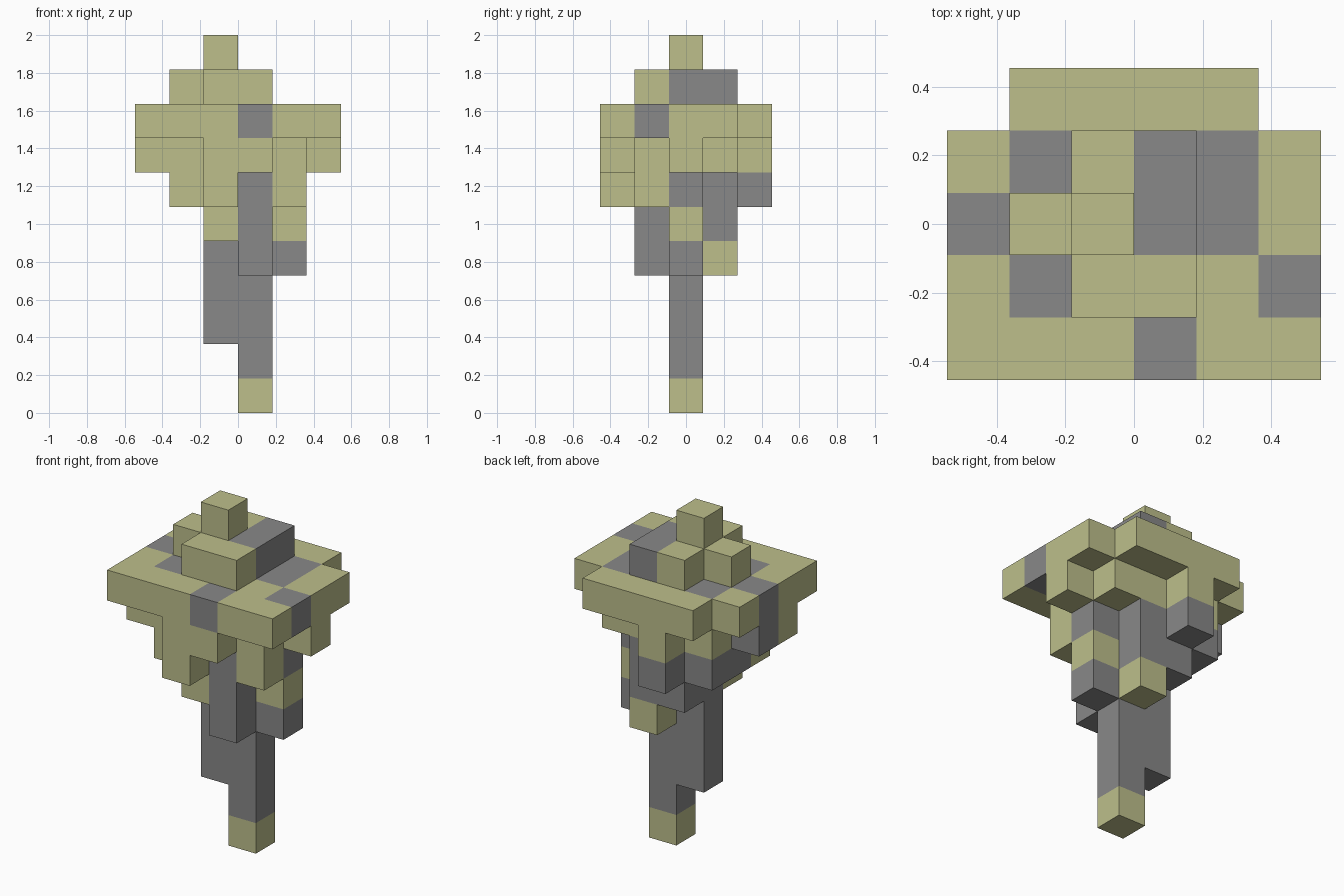
import bpy
import bmesh
from mathutils import Vector

cube = bpy.data.objects.get("Cube")
if cube:
    bpy.data.objects.remove(cube, do_unlink=True)

CELL = 2 / 11


def make_material(name, color):
    mat = bpy.data.materials.new(name)
    mat.use_nodes = True
    mat.diffuse_color = color
    mat.node_tree.nodes["Principled BSDF"].inputs["Base Color"].default_value = color
    return mat


materials = [make_material("pale olive", (0.51, 0.52, 0.26, 1)),
             make_material("stone grey", (0.246, 0.246, 0.246, 1))]

# Each layer is a floor plan, back row first: o = olive block, s = stone block
EMPTY = "......"


def middle(row):
    return [EMPTY, EMPTY, row, EMPTY, EMPTY]


# Parts from the ground up, each a list of layers
parts = {
    "stem": [
        middle("...o.."),
        middle("...s.."),
        middle("..ss.."),
        middle("..ss.."),
    ],
    "hanging_rock": [
        [EMPTY, "...o..", "..sss.", "...s..", EMPTY],
        [EMPTY, "..ss..", "..sso.", "..os..", EMPTY],
        ["..s...", ".sss..", ".ssss.", ".ooso.", "..o..."],
        ["..o...", ".oooo.", "sooooo", "ooooo.", "..oo.."],
    ],
    "wide_plateau": [
        [".oooo.", "ososso", "soosso", "osooos", "ooosoo"],
    ],
    "upper_terrace": [
        [EMPTY, "..os..", ".oos..", "..oo..", EMPTY],
    ],
    "peak": [
        middle("..o..."),
    ],
}

# Gather every block in one grid, remembering its part and colour
blocks = {}
level = 0
for part, layers in parts.items():
    for layer in layers:
        for j, row in enumerate(reversed(layer)):
            for i, kind in enumerate(row):
                if kind != ".":
                    blocks[i, j, level] = (part, "os".index(kind))
        level += 1


def build_part(part):
    """Cubes on the grid, keeping only the faces open to the air."""
    bm = bmesh.new()
    for (i, j, k), (owner, color) in blocks.items():
        if owner != part:
            continue
        made = bmesh.ops.create_cube(bm, size=CELL)
        center = Vector((i - 2.5, j - 2, k + 0.5)) * CELL
        bmesh.ops.translate(bm, verts=made["verts"], vec=center)
        hidden = []
        for face in {f for v in made["verts"] for f in v.link_faces}:
            face.material_index = color
            face.normal_update()
            n = face.normal
            if (i + round(n.x), j + round(n.y), k + round(n.z)) in blocks:
                hidden.append(face)
        bmesh.ops.delete(bm, geom=hidden, context="FACES")
    bmesh.ops.remove_doubles(bm, verts=bm.verts, dist=0.001)
    mesh = bpy.data.meshes.new(part)
    bm.to_mesh(mesh)
    bm.free()
    for mat in materials:
        mesh.materials.append(mat)
    bpy.context.collection.objects.link(bpy.data.objects.new(part, mesh))


for part in parts:
    build_part(part)
